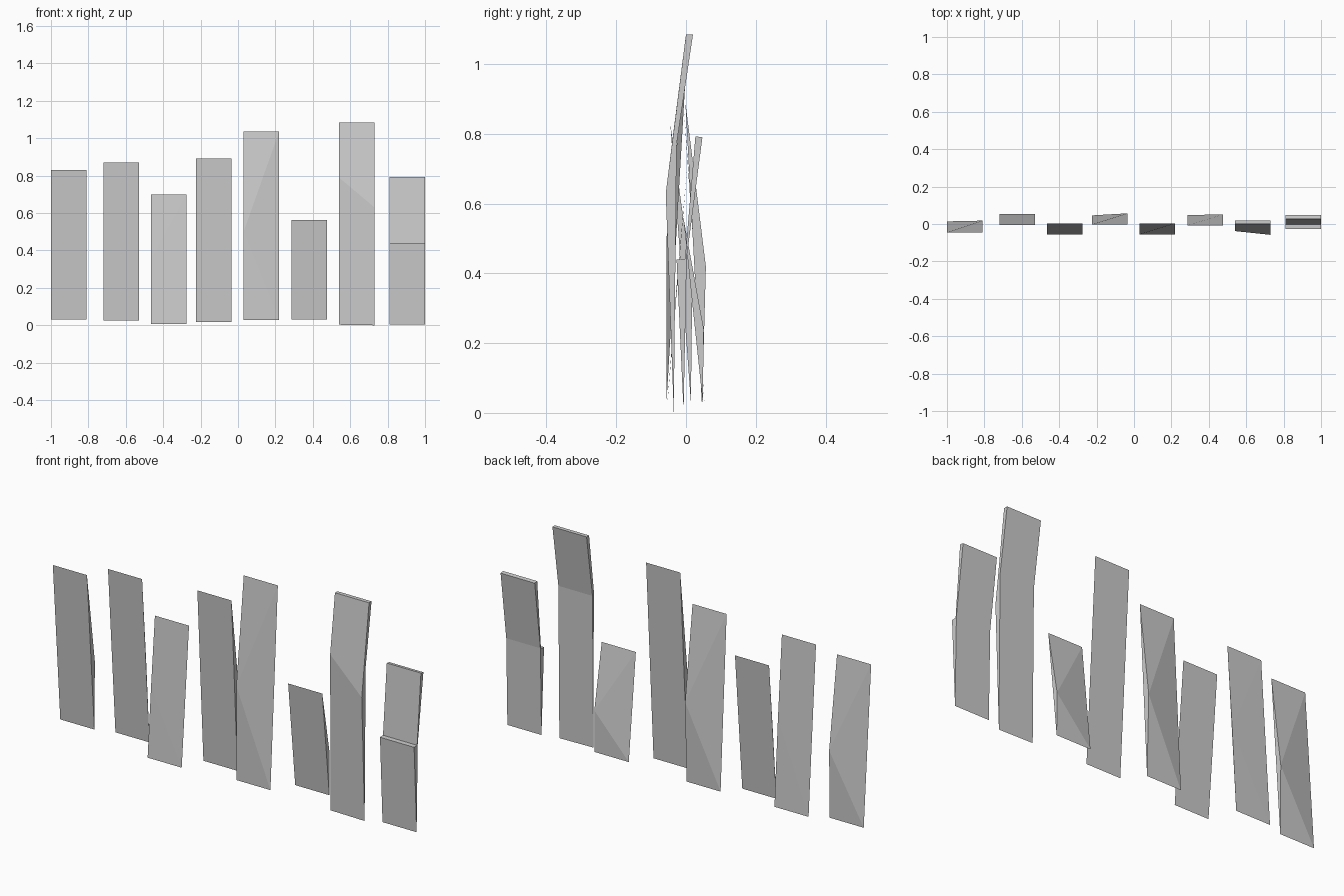
import bpy

if "Cube" in bpy.data.objects:
    bpy.data.objects.remove(bpy.data.objects["Cube"])

W = 0.19  # board width


def make(name, verts, faces):
    mesh = bpy.data.meshes.new(name)
    mesh.from_pydata(verts, [], faces)
    mesh.update()
    obj = bpy.data.objects.new(name, mesh)
    bpy.context.collection.objects.link(obj)
    return obj


def wedge_board(name, x, top, bottom, bulge, side):
    """Sharp-ended slanted board; bulge is the extra mid corner (y, z) on one side."""
    x0, x1 = x, x + W
    mx = x1 if side == "right" else x0
    verts = [(x0, *top), (x1, *top), (x1, *bottom), (x0, *bottom), (mx, *bulge)]
    faces = [(0, 3, 2, 1), (0, 1, 4), (2, 3, 4)]
    faces += [(1, 2, 4), (3, 0, 4)]
    # when the bulge lies in front, the winding is turned over
    t = (bulge[1] - bottom[1]) / (top[1] - bottom[1])
    if bulge[0] < bottom[0] + t * (top[0] - bottom[0]):
        faces = [f[::-1] for f in faces]
    return make(name, verts, faces)


def bent_board(name, x, left, right):
    """Board lofted between a left and a right side outline (y, z)."""
    n = len(left)
    verts = [(x, *p) for p in left] + [(x + W, *p) for p in right]
    faces = [(i, (i + 1) % n, n + (i + 1) % n, n + i) for i in range(n)]
    faces += [tuple(range(n))[::-1], tuple(range(n, 2 * n))]
    return make(name, verts, faces)


# straight slanted boards: left x, top edge, bottom edge, mid corner
boards = [
    (-1.00, (-0.045, 0.83), (0.014, 0.03), (0.018, 0.37), "right"),
    (-0.72, (-0.006, 0.87), (0.053, 0.025), (0.026, 0.45), "right"),
    (-0.465, (0.003, 0.70), (-0.055, 0.007), (-0.028, 0.35), "left"),
    (-0.225, (-0.002, 0.893), (0.046, 0.017), (0.057, 0.42), "right"),
    (0.03, (0.003, 1.035), (-0.056, 0.027), (-0.056, 0.50), "left"),
    (0.285, (-0.008, 0.563), (0.048, 0.03), (0.051, 0.24), "right"),
]
for i, b in enumerate(boards):
    wedge_board(f"fence_board_{i + 1}", *b)

# tall board bending backwards, with a flat top
bent_board("fence_board_7", 0.54,
           [(0.0, 1.085), (-0.038, 0.79), (-0.035, 0.003), (-0.027, 0.77), (0.02, 1.085)],
           [(0.0, 1.085), (-0.058, 0.63), (-0.035, 0.0), (-0.027, 0.77), (0.02, 1.085)])

# broken board with a ledge at the break
broken = [(0.027, 0.793), (-0.003, 0.441), (-0.027, 0.44),
          (-0.007, 0.005), (0.002, 0.445), (0.047, 0.79)]
bent_board("fence_board_8", 0.81, broken, broken)
